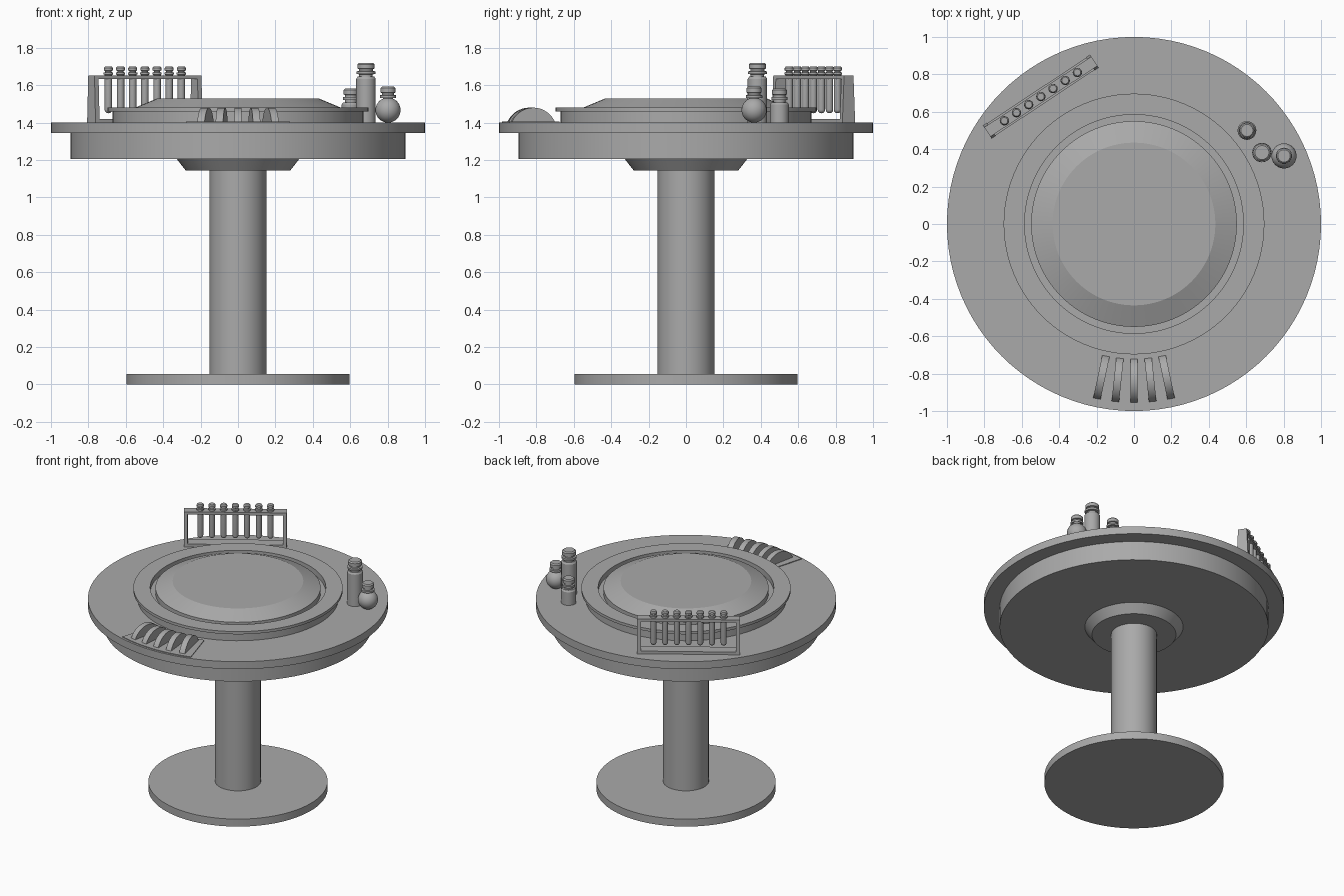
import bpy, bmesh
from math import sin, cos, pi, radians, sqrt
from mathutils import Matrix

cube = bpy.data.objects.get("Cube")
if cube:
    bpy.data.objects.remove(cube, do_unlink=True)

GREY = (0.4, 0.4, 0.4, 1.0)
grey = bpy.data.materials.new("plain grey")
grey.use_nodes = True
grey.diffuse_color = GREY
grey.node_tree.nodes["Principled BSDF"].inputs["Base Color"].default_value = GREY


def finish(name, bm, matrix=None, angle=20):
    """Turn a bmesh into a shaded object."""
    bmesh.ops.recalc_face_normals(bm, faces=bm.faces)
    if matrix is not None:
        bm.transform(matrix)
    me = bpy.data.meshes.new(name)
    bm.to_mesh(me)
    bm.free()
    me.materials.append(grey)
    me.shade_smooth()
    me.set_sharp_from_angle(angle=radians(angle))
    ob = bpy.data.objects.new(name, me)
    bpy.context.collection.objects.link(ob)
    return ob


def lathe(name, profile, segs=96, matrix=None):
    """Spin an (r, z) profile that starts and ends on the axis."""
    bm = bmesh.new()
    rings = []
    for r, z in profile:
        if r == 0:
            rings.append([bm.verts.new((0, 0, z))] * segs)
        else:
            rings.append([bm.verts.new((r * cos(2 * pi * i / segs), r * sin(2 * pi * i / segs), z))
                          for i in range(segs)])
    for low, high in zip(rings, rings[1:]):
        for i in range(segs):
            j = (i + 1) % segs
            quad = list(dict.fromkeys((low[i], low[j], high[j], high[i])))
            bm.faces.new(quad)
    return finish(name, bm, matrix)


def prism(name, points, low, high, matrix=None):
    """Extrude an outline in the local YZ plane from x = low to x = high."""
    bm = bmesh.new()
    a = [bm.verts.new((low, y, z)) for y, z in points]
    b = [bm.verts.new((high, y, z)) for y, z in points]
    bm.faces.new(a)
    bm.faces.new(b)
    for i in range(len(a)):
        j = (i + 1) % len(a)
        bm.faces.new((a[i], a[j], b[j], b[i]))
    return finish(name, bm, matrix)


def disc(name, r_low, r_high, z_low, z_high):
    return lathe(name, [(0, z_low), (r_low, z_low), (r_high, z_high), (0, z_high)])


def block(name, half_y, low, high, z_low, z_high, matrix):
    outline = [(-half_y, z_low), (half_y, z_low), (half_y, z_high), (-half_y, z_high)]
    return prism(name, outline, low, high, matrix)


TOP = 1.40

# Pedestal and table
disc("base_plate", 0.597, 0.597, 0, 0.055)
disc("column", 0.152, 0.152, 0.05, 1.16)
disc("column_collar", 0.28, 0.328, 1.145, 1.206)
disc("table_drum", 0.895, 0.895, 1.205, 1.346)
disc("table_top", 1.0, 1.0, 1.345, TOP)

# Raised centre: flanged ring with a groove around a bevelled lid
lathe("centre_ring", [(0, TOP), (0.67, TOP), (0.67, 1.46), (0.697, 1.46), (0.697, 1.48),
                      (0.585, 1.48), (0.585, 1.44), (0, 1.44)])
lathe("centre_lid", [(0, 1.43), (0.55, 1.43), (0.55, 1.48), (0.435, 1.528), (0, 1.528)])

# Fan-shaped plate with five arched ribs at the front
bm = bmesh.new()
span, steps = radians(16.4), 16
angles = [span * (2 * i / steps - 1) for i in range(steps + 1)]
outline = [(0.705 * sin(a), -0.705 * cos(a)) for a in angles]
outline += [(0.985 * sin(a), -0.985 * cos(a)) for a in reversed(angles)]
face = bm.faces.new([bm.verts.new((x, y, TOP - 0.01)) for x, y in outline])
ext = bmesh.ops.extrude_face_region(bm, geom=[face])
for v in ext["geom"]:
    if isinstance(v, bmesh.types.BMVert):
        v.co.z = TOP + 0.005
finish("rib_plate", bm)

RIB_R, RIB_Z = 0.128, 1.352
edge = 0.5 * pi - 0.35
arch = []
for i in range(25):
    a = (2 * i / 24 - 1) * edge
    arch.append((-0.838 + RIB_R * sin(a), RIB_Z + RIB_R * cos(a)))
for i in range(-2, 3):
    prism("arched_rib", arch, -0.02, 0.02, Matrix.Rotation(radians(6 * i), 4, 'Z'))

# Test tube rack: end plates, rails and seven stoppered tubes
rack = Matrix.Translation((-0.498, 0.681, 0)) @ Matrix.Rotation(radians(33.5), 4, 'Z')
end = [(-0.041, TOP), (0.041, TOP), (0.03, 1.652), (-0.03, 1.652)]
for side in (-1, 1):
    x = side * 0.33
    prism("rack_end", end, x - 0.013, x + 0.013, rack)
block("rack_top_rail", 0.03, -0.325, 0.325, 1.632, 1.652, rack)
block("rack_bottom_rail", 0.04, -0.325, 0.325, TOP, 1.42, rack)

tube = [(0.02 * sin(a), 1.47 - 0.02 * cos(a)) for a in (i * pi / 12 for i in range(7))]
tube[0] = (0, 1.45)
tube += [(0.02, 1.655), (0.025, 1.658), (0.025, 1.667), (0.017, 1.67), (0.017, 1.676),
         (0.024, 1.68), (0.024, 1.692), (0.018, 1.7), (0, 1.7)]
for i in range(-3, 4):
    lathe("test_tube", tube, 20, rack @ Matrix.Translation((0.078 * i, 0, 0)))


def neck(z, r):
    """Lip, gap and stopper above a bottle shoulder at height z."""
    return [(r * 0.72, z), (r * 0.72, z + 0.012), (r, z + 0.014), (r, z + 0.028),
            (r * 0.75, z + 0.03), (r * 0.75, z + 0.04), (r * 0.92, z + 0.043),
            (r * 0.92, z + 0.066), (r * 0.75, z + 0.074), (0, z + 0.074)]


def straight_bottle(name, x, y, height, r, lip):
    z = TOP + height - 0.074
    body = [(0, TOP), (r, TOP), (r, z - 0.012), (r * 0.85, z)]
    lathe(name, body + neck(z, lip), 32, Matrix.Translation((x, y, 0)))


# Bottles
straight_bottle("tall_bottle", 0.684, 0.382, 0.32, 0.052, 0.05)
straight_bottle("short_bottle", 0.604, 0.5, 0.182, 0.05, 0.043)
ball = [(0.067 * sin(a), 1.467 - 0.067 * cos(a)) for a in (i * pi / 16 for i in range(15))]
ball[0] = (0, TOP)
lathe("round_flask", ball + neck(1.53, 0.036)[:2] + neck(1.518, 0.044)[2:], 32,
      Matrix.Translation((0.802, 0.364, 0)))
